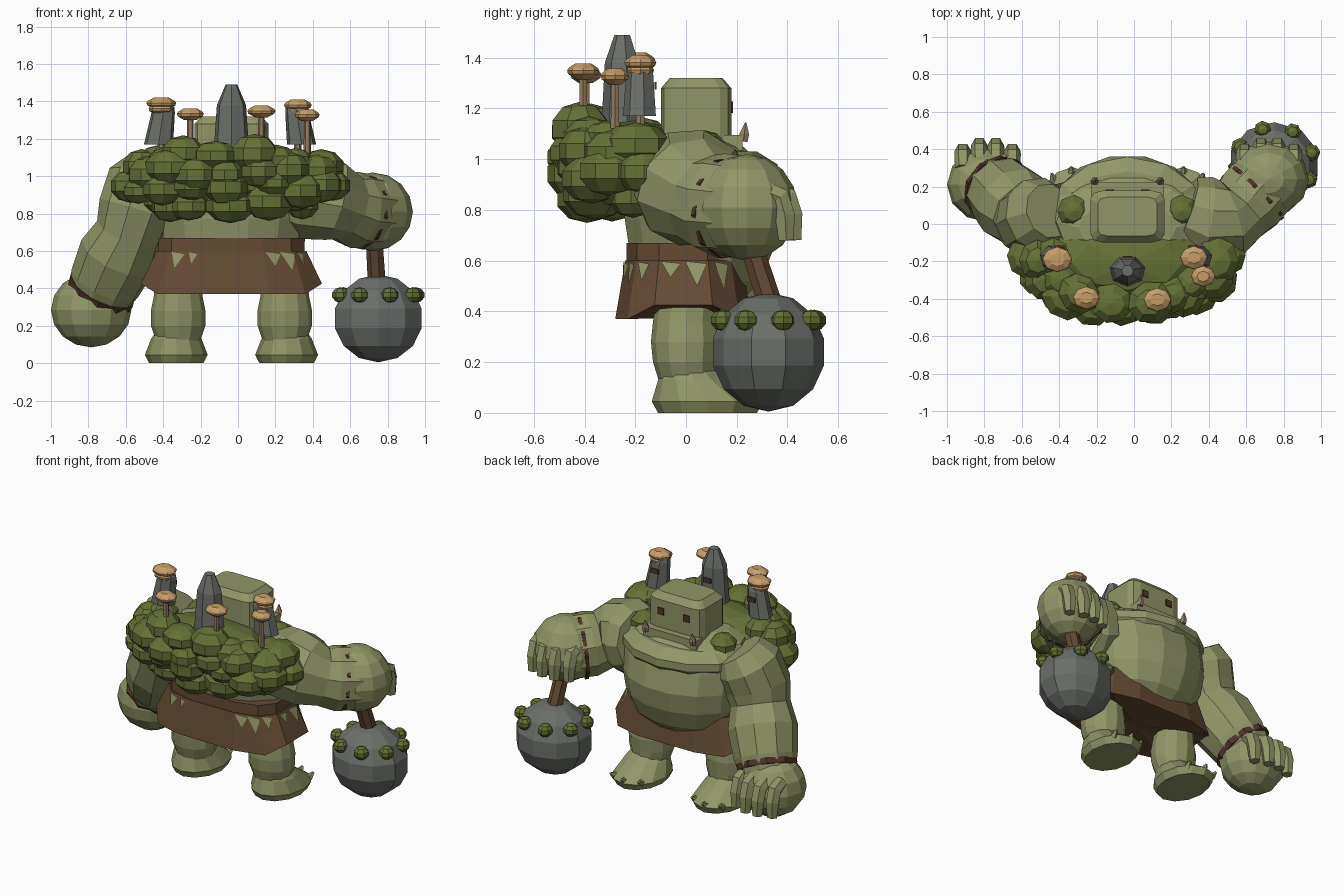
import bpy, bmesh, math, random
from mathutils import Vector, Matrix, Quaternion

random.seed(7)
cube = bpy.data.objects.get("Cube")
if cube:
    bpy.data.objects.remove(cube, do_unlink=True)


def material(name, *rgb):
    mat = bpy.data.materials.new(name)
    mat.use_nodes = True
    mat.diffuse_color = (*rgb, 1)
    mat.node_tree.nodes["Principled BSDF"].inputs["Base Color"].default_value = (*rgb, 1)
    return mat


SKIN = material("mossy skin", .285, .305, .135)
LEAF = material("leaf green", .13, .165, .036)
HIDE = material("brown hide", .127, .07, .034)
STONE = material("grey stone", .145, .157, .14)
CAP = material("mushroom cap", .56, .345, .14)
STEM = material("mushroom stem", .31, .21, .12)
DARK = material("dark brown", .08, .034, .02)
MID = -.035     # body centre line


def finish(name, bm, mat):
    bmesh.ops.recalc_face_normals(bm, faces=bm.faces)
    mesh = bpy.data.meshes.new(name)
    bm.to_mesh(mesh)
    bm.free()
    mesh.materials.append(mat)
    obj = bpy.data.objects.new(name, mesh)
    bpy.context.collection.objects.link(obj)
    return obj


def loft(name, mat, sections, sides=10, power=1, turn=0, along=False):
    """Skin rings of (centre, rx, ry); along=True turns the rings to follow the path."""
    bm = bmesh.new()
    rings = []
    centres = [Vector(s[0]) for s in sections]
    spin, previous = Quaternion(), Vector((0, 0, 1))
    for i, (centre, rx, ry) in enumerate(sections):
        if along:
            tangent = (centres[min(i + 1, len(centres) - 1)] - centres[max(i - 1, 0)]).normalized()
            spin = previous.rotation_difference(tangent) @ spin
            previous = tangent
        ring = []
        for k in range(sides):
            a = math.tau * (k + turn) / sides
            c, s = math.cos(a), math.sin(a)
            p = Vector((rx * math.copysign(abs(c) ** power, c),
                        ry * math.copysign(abs(s) ** power, s), 0))
            ring.append(bm.verts.new(Vector(centre) + spin @ p))
        rings.append(ring)
    for low, high in zip(rings, rings[1:]):
        for k in range(sides):
            n = (k + 1) % sides
            bm.faces.new((low[k], low[n], high[n], high[k]))
    bm.faces.new(rings[0])
    bm.faces.new(rings[-1])
    return finish(name, bm, mat)


def limb(name, mat, points, sides=10):
    return loft(name, mat, [(p[:3], p[3], p[3]) for p in points], sides, along=True)


def blobs(name, mat, items, segments=8, rings=6):
    """Join faceted ellipsoids given as (centre, scale, yaw)."""
    bm = bmesh.new()
    for centre, scale, yaw in items:
        place = (Matrix.Translation(centre) @ Matrix.Rotation(yaw, 4, 'Z')
                 @ Matrix.Diagonal((*scale, 1)))
        bmesh.ops.create_uvsphere(bm, u_segments=segments, v_segments=rings,
                                  radius=1, matrix=place)
    return finish(name, bm, mat)


def box(name, mat, centre, size):
    bm = bmesh.new()
    place = Matrix.Translation(centre) @ Matrix.Diagonal((*size, 1))
    bmesh.ops.create_cube(bm, size=1, matrix=place)
    return finish(name, bm, mat)


# Torso with overhanging belly
loft("torso", SKIN, [((MID, y, z), rx, ry) for z, y, rx, ry in (
    (.44, .05, .24, .17), (.52, .06, .34, .24), (.64, .06, .39, .29), (.77, .06, .41, .31),
    (.9, .05, .42, .29), (.97, .04, .42, .28), (1.05, .01, .38, .22), (1.1, -.02, .26, .14))],
    sides=14)
loft("chest_fold", SKIN, [((MID, .06, z), rx, ry) for z, rx, ry in (
    (.89, .38, .26), (.93, .41, .3), (.98, .41, .3), (1.03, .34, .22))], sides=12)

# Head, lip, tusks and eyes
loft("head", SKIN, [((MID, .04, z), rx, ry) for z, rx, ry in (
    (.98, .2, .14), (1.28, .2, .14), (1.32, .16, .105))], sides=12, power=.3, turn=.5)
box("lower_lip", SKIN, (MID, .185, 1.065), (.39, .075, .06))
for side in (-1, 1):
    limb("tusk", STEM, [(MID + side * .175, .225, 1.07, .02), (MID + side * .175, .23, 1.1, .022),
                        (MID + side * .175, .235, 1.145, .003)], 6)
    box("eye", DARK, (MID + side * .095, .181, 1.205), (.045, .009, .045))

# Legs, feet and toe claws
for side in (-1, 1):
    x = MID + side * .285
    loft("foot", SKIN, [((x + side * .01, y, z), rx, ry) for z, y, rx, ry in (
        (0, .085, .145, .195), (.045, .085, .168, .22), (.13, .03, .135, .14), (.18, .01, .1, .1))],
        sides=12)
    loft("leg", SKIN, [((x, y, z), rx, ry) for z, y, rx, ry in (
        (.12, .01, .118, .115), (.2, 0, .145, .13), (.28, 0, .146, .138), (.36, 0, .13, .13),
        (.46, .01, .12, .125))], sides=12)
    for toe in (-1, 0, 1):
        base = Vector((x + side * .015 + toe * .095, .27 - abs(toe) * .035, .045))
        tip = base + Vector((toe * .01, .035, .025))
        limb("toe_claw", SKIN, [(*base, .026), (*tip, .008)], 5)

# Hide skirt with ragged hem, belt and torn patches
SIDES = 12
skirt = loft("skirt", HIDE, [((MID, -.01, z), rx, ry) for z, rx, ry in (
    (.375, .06, .04), (.37, .495, .275), (.6, .41, .235))], sides=SIDES, power=.65, turn=.5)
for i in (0, 5, 6, 11):
    skirt.data.vertices[SIDES + i].co.z += .055
loft("belt", HIDE, [((MID, -.01, z), .4, .23) for z in (.58, .67)],
     sides=SIDES, power=.65, turn=.5)
for index, where, half, tip in ((0, .5, .3, .45), (7, .3, .22, .6), (7, .8, .15, .7),
                                (9, .3, .25, .65), (9, .8, .25, .55), (10, .4, .25, .6),
                                (11, .25, .2, .6), (11, .75, .22, .4), (5, .5, .25, .5)):
    face = skirt.data.polygons[SIDES + index]
    a, b, c, d = [skirt.data.vertices[v].co.copy() for v in face.vertices]
    if a.z > c.z:
        a, b, c, d = c, d, a, b
    bm = bmesh.new()
    corners = []
    for u, h in ((where - half, .97), (where + half, .92), (where, tip)):
        p = a.lerp(b, u).lerp(d.lerp(c, u), h) + face.normal * .007
        corners.append(bm.verts.new(p))
    bm.faces.new(corners)
    finish("torn_patch", bm, SKIN)

# Resting arm
limb("resting_arm", SKIN, [
    (-.45, .07, 1.04, .15), (-.5, .05, .96, .205), (-.545, .02, .82, .205), (-.58, .04, .7, .185),
    (-.64, .1, .58, .215), (-.71, .17, .43, .195), (-.745, .2, .35, .17)])
limb("resting_bracelet", DARK, [(-.725, .18, .4, .194), (-.74, .195, .37, .188)])
blobs("resting_hand", SKIN, [((-.785, .21, .285), (.215, .2, .2), 0)], 12, 8)

# Club arm
limb("club_arm", SKIN, [
    (.27, .06, .91, .2), (.38, .02, .89, .235), (.51, .02, .87, .22), (.565, .07, .84, .185),
    (.62, .13, .82, .205), (.71, .23, .81, .2)])
limb("club_bracelet", DARK, [(.645, .165, .813, .206), (.66, .18, .811, .206)])
blobs("club_hand", SKIN, [((.72, .24, .81), (.215, .2, .21), 0)], 12, 8)

# Curled fingers on both hands
for start, root in ((-.915, .37), (.59, .88)):
    for k in range(4):
        x = start + k * .088
        dip = .03 if k in (0, 3) else 0
        limb("finger", SKIN, [(x, .33 - dip, root, .042), (x, .4 - dip, root - .03, .046),
                              (x, .42 - dip, root - .1, .045), (x, .425 - dip, root - .2, .034)], 6)

# Stone club with moss tufts
limb("club_handle", HIDE, [(.725, .23, .74, .045), (.745, .34, .4, .05)], 7)
ball = Vector((.75, .325, .24))
blobs("club_stone", STONE, [(ball, (.25, .225, .235), 0)], 10, 7)
tufts = []
for k in range(8):
    a = math.tau * k / 8 + .3
    tufts.append((ball + Vector((math.cos(a) * .21, math.sin(a) * .19, .125)),
                  (.048, .048, .042), a))
blobs("club_moss", LEAF, tufts, 7, 5)

# Bushy back: a flat-topped core with rows of uneven leafy lumps
lumps = [((MID, -.21, .98), (.5, .24, .18), 0)]
for z, rx, ry, count in ((.86, .38, .2, 7), (.94, .54, .25, 9), (1.03, .48, .27, 9),
                         (1.1, .4, .24, 8)):
    for k in range(count):
        a = math.pi * (1 + (k + random.uniform(-.25, .25)) / (count - 1))
        size = random.uniform(.085, .13)
        lumps.append(((MID + rx * math.cos(a), -.19 + ry * math.sin(a),
                       z + random.uniform(-.025, .025)),
                      (size, size * 1.1, size * random.uniform(.7, .95)), a))
for side in (-1, 1):
    lumps.append(((MID + side * .29, .07, 1.04), (.09, .09, .075), 0))
blobs("back_foliage", LEAF, lumps, 8, 5)

# Standing stones on the back, each with a small dark groove
for x, y, low, high, r in ((MID, -.25, 1.1, 1.49, .1), (-.4, -.18, 1.17, 1.37, .08),
                           (.315, -.18, 1.17, 1.37, .08)):
    tall = high > 1.4
    lean = 0 if tall else .025 * (1 if x < 0 else -1)
    loft("standing_stone", STONE, [
        ((x - lean, y, low), r, r * .85),
        ((x, y, high - (.11 if tall else .03)), r * .8, r * .7),
        ((x + lean / 3, y, high), r * (.32 if tall else .65), r * (.32 if tall else .55))],
        sides=7, turn=.25)
    box("stone_groove", DARK, (x, y + r * .75, high - (.19 if tall else .08)), (.055, .009, .03))

# Mushrooms, two of them with a second cap tucked underneath
for x, y, z, r, layers in ((-.41, -.19, 1.388, .08, 2), (.32, -.18, 1.378, .074, 2),
                           (.37, -.28, 1.325, .066, 1), (-.255, -.395, 1.33, .072, 1),
                           (.125, -.405, 1.345, .075, 1)):
    limb("mushroom_stem", STEM, [(x, y, 1.12, .02), (x, y, z, .016)], 6)
    for layer in range(layers):
        size, drop = r * (1 - .15 * layer), .03 * layer
        loft("mushroom_cap", CAP, [((x, y, z + h - drop), size * w, size * w * .85) for h, w in (
            (-.03, .45), (-.01, .93), (.004, 1), (.015, .9), (.032, .5))], sides=8)
